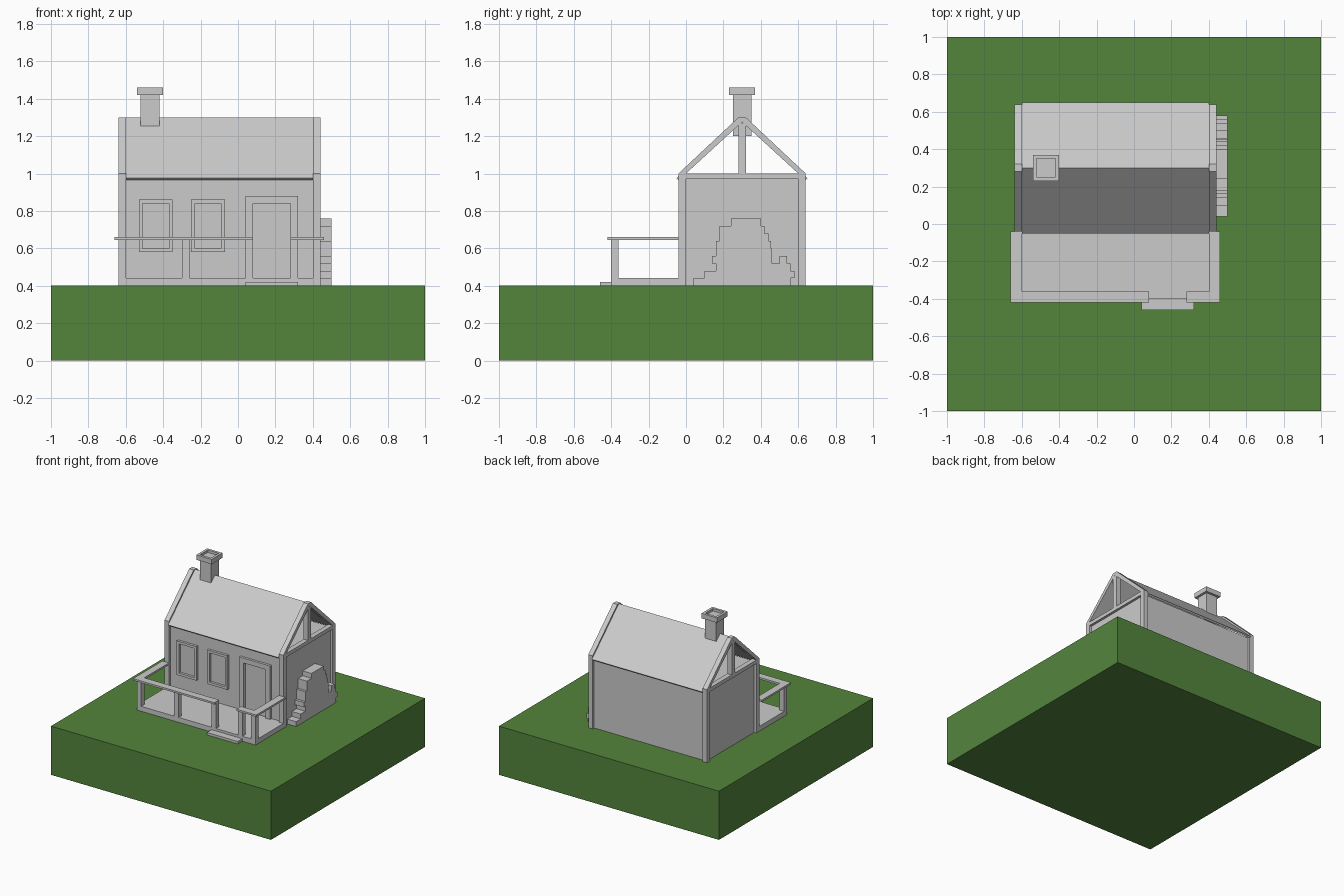
import bpy, bmesh

if "Cube" in bpy.data.objects:
    bpy.data.objects.remove(bpy.data.objects["Cube"])


def material(name, rgb):
    m = bpy.data.materials.new(name)
    m.diffuse_color = (*rgb, 1)
    m.use_nodes = True
    m.node_tree.nodes["Principled BSDF"].inputs["Base Color"].default_value = m.diffuse_color
    return m


GREY = material("plain_grey", (0.6, 0.6, 0.6))
GREEN = material("grass_green", (0.088, 0.235, 0.046))


def finish(name, bm, mat):
    bmesh.ops.recalc_face_normals(bm, faces=bm.faces)
    me = bpy.data.meshes.new(name)
    bm.to_mesh(me)
    bm.free()
    me.materials.append(mat)
    ob = bpy.data.objects.new(name, me)
    bpy.context.collection.objects.link(ob)
    return ob


def boxes(name, specs, mat=GREY):
    """One object from boxes given as (x0, x1, y0, y1, z0, z1)."""
    bm = bmesh.new()
    for x0, x1, y0, y1, z0, z1 in specs:
        vs = bmesh.ops.create_cube(bm, size=1)["verts"]
        for v in vs:
            v.co = (x1 if v.co.x > 0 else x0,
                    y1 if v.co.y > 0 else y0,
                    z1 if v.co.z > 0 else z0)
    return finish(name, bm, mat)


def prism(name, pts, x0, x1):
    """Extrude a (y, z) outline along x."""
    bm = bmesh.new()
    f = bm.faces.new([bm.verts.new((x0, y, z)) for y, z in pts])
    ext = bmesh.ops.extrude_face_region(bm, geom=[f])["geom"]
    for v in ext:
        if isinstance(v, bmesh.types.BMVert):
            v.co.x = x1
    return finish(name, bm, GREY)


# Grass block
boxes("grass_block", [(-1, 1, -1, 1, 0, 0.4)], GREEN)

# House body, set back slightly behind its corner posts
boxes("house_walls", [(-0.62, 0.42, -0.02, 0.62, 0.4, 0.975)])
for side, x in (("left", -0.64), ("right", 0.40)):
    for end, y in (("front", -0.04), ("back", 0.60)):
        boxes(f"{side}_{end}_corner_post", [(x, x + 0.04, y, y + 0.04, 0.4, 1.0)])
    # Open gable truss: tie beam, king post and rafters
    boxes(f"{side}_tie_beam", [(x, x + 0.04, 0, 0.6, 0.97, 1.0)])
    boxes(f"{side}_king_post", [(x, x + 0.04, 0.28, 0.32, 1.0, 1.27)])
    prism(f"{side}_rafters",
          [(-0.04, 1.0), (0.28, 1.3), (0.32, 1.3), (0.64, 1.0),
           (0.60, 1.0), (0.30, 1.275), (0.0, 1.0)], x, x + 0.04)

# Thin roof skin between the trusses
prism("roof", [(-0.05, 0.975), (0.30, 1.30), (0.65, 0.975),
               (0.64, 0.965), (0.30, 1.28), (-0.04, 0.965)], -0.60, 0.40)

# Chimney with a hollow cap
boxes("chimney", [(-0.52, -0.42, 0.25, 0.35, 1.20, 1.44)])
boxes("chimney_cap", [(-0.54, -0.40, 0.23, 0.25, 1.42, 1.46),
                      (-0.54, -0.40, 0.35, 0.37, 1.42, 1.46),
                      (-0.54, -0.52, 0.25, 0.35, 1.42, 1.46),
                      (-0.42, -0.40, 0.25, 0.35, 1.42, 1.46)])


# Window and door frames on the front wall
def frame(name, x0, x1, z0, z1, t, sill=True):
    y0, y1 = -0.04, -0.02
    parts = [(x0, x0 + t, y0, y1, z0, z1), (x1 - t, x1, y0, y1, z0, z1),
             (x0 + t, x1 - t, y0, y1, z1 - t, z1)]
    if sill:
        parts.append((x0 + t, x1 - t, y0, y1, z0, z0 + t))
    boxes(name, parts)


frame("left_window_frame", -0.53, -0.35, 0.58, 0.86, 0.02)
frame("right_window_frame", -0.25, -0.07, 0.58, 0.86, 0.02)
frame("door_frame", 0.04, 0.32, 0.44, 0.88, 0.04, sill=False)

# Porch deck, step, posts and hand rail with a gap at the door
boxes("porch_deck", [(-0.64, 0.44, -0.40, -0.02, 0.4, 0.44)])
boxes("porch_step", [(0.04, 0.32, -0.46, -0.40, 0.4, 0.42)])
boxes("porch_posts", [(x, x + 0.04, -0.40, -0.36, 0.4, 0.645)
                      for x in (-0.64, -0.30, 0.04, 0.28, 0.40)])
boxes("porch_rail", [(-0.66, 0.08, -0.42, -0.36, 0.645, 0.66),
                     (0.28, 0.46, -0.42, -0.36, 0.645, 0.66),
                     (-0.66, -0.60, -0.36, -0.04, 0.645, 0.66),
                     (0.40, 0.46, -0.36, -0.04, 0.645, 0.66)])

# Stepped stone pile on the right wall: (y start, y end) of each 0.04 course
courses = [(0.04, 0.56), (0.10, 0.58), (0.16, 0.56), (0.14, 0.46), (0.16, 0.46),
           (0.16, 0.455), (0.18, 0.44), (0.18, 0.42), (0.24, 0.40)]
near, far = [], []
for i, (a, b) in enumerate(courses):
    for z in (0.4 + 0.04 * i, 0.44 + 0.04 * i):
        near.append((a, z))
        far.append((b, z))
prism("stone_pile", near + far[::-1], 0.42, 0.50)
boxes("stone_tooth", [(0.42, 0.50, 0.50, 0.54, 0.52, 0.56)])
